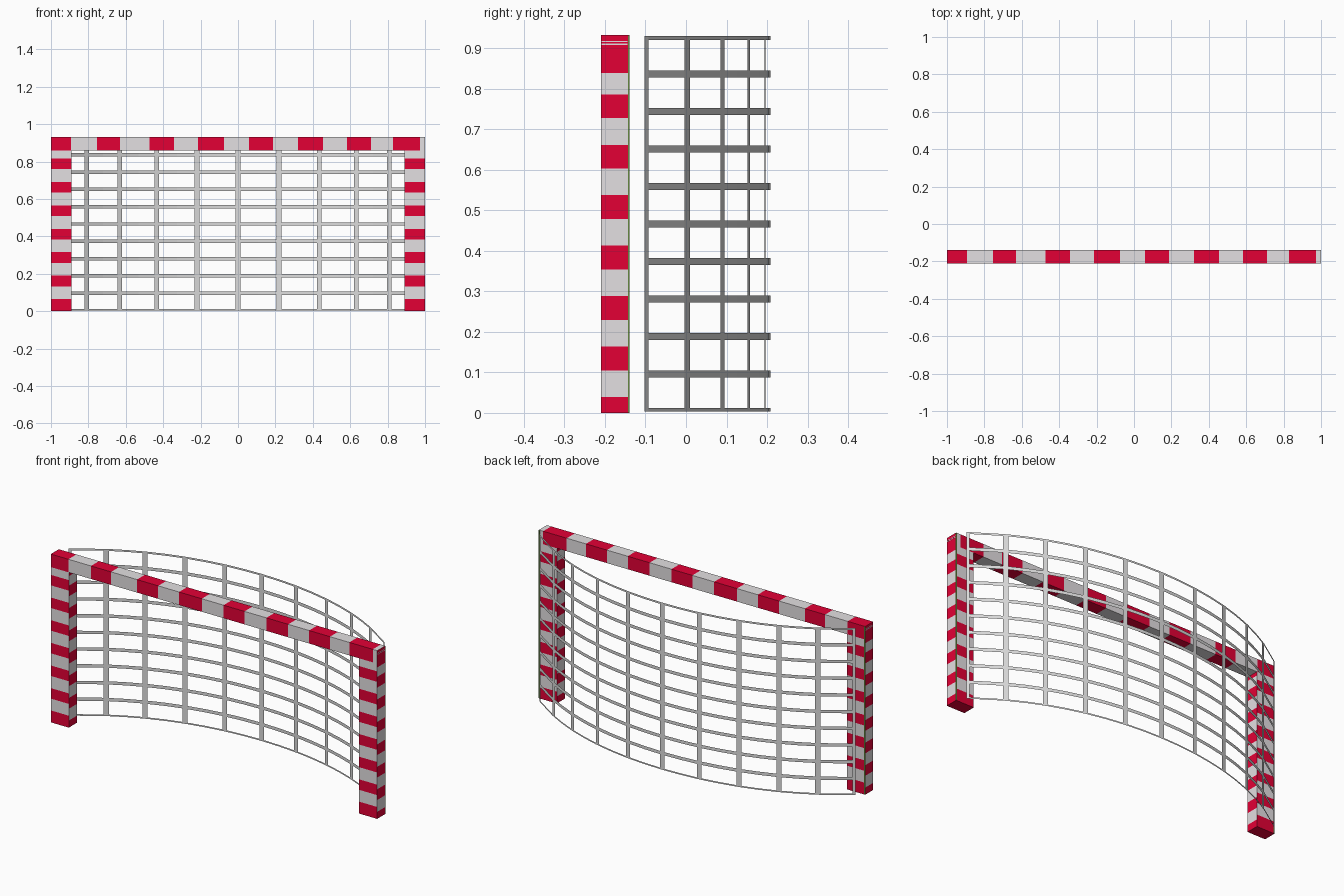
import bpy, bmesh
from mathutils import Vector

if "Cube" in bpy.data.objects:
    bpy.data.objects.remove(bpy.data.objects["Cube"])


def material(name, rgb):
    m = bpy.data.materials.new(name)
    m.diffuse_color = (*rgb, 1)
    m.use_nodes = True
    m.node_tree.nodes["Principled BSDF"].inputs["Base Color"].default_value = m.diffuse_color
    return m


RED = material("red paint", (0.77, 0.0, 0.036))
WHITE = material("off white paint", (0.77, 0.745, 0.76))
GREY = material("net grey", (0.72, 0.72, 0.72))
GREEN = material("grass green", (0.13, 0.25, 0.05))


def finish(bm, name, mats):
    me = bpy.data.meshes.new(name)
    bm.to_mesh(me)
    bm.free()
    for m in mats:
        me.materials.append(m)
    ob = bpy.data.objects.new(name, me)
    bpy.context.collection.objects.link(ob)
    return ob


def box_mesh(lo, hi):
    bm = bmesh.new()
    bmesh.ops.create_cube(bm, size=1)
    for v in bm.verts:
        v.co = Vector([lo[i] + (v.co[i] + 0.5) * (hi[i] - lo[i]) for i in range(3)])
    return bm


def striped_bar(name, lo, hi, axis, cuts, is_red):
    """Box cut across one axis; is_red(centre, normal) paints each face."""
    bm = box_mesh(lo, hi)
    n = Vector((0, 0, 0))
    n[axis] = 1
    for c in cuts:
        if lo[axis] + 0.001 < c < hi[axis] - 0.001:
            bmesh.ops.bisect_plane(bm, geom=bm.verts[:] + bm.edges[:] + bm.faces[:],
                                   plane_co=n * c, plane_no=n)
    bm.normal_update()
    for f in bm.faces:
        f.material_index = 0 if is_red(f.calc_center_median(), f.normal) else 1
    return finish(bm, name, [RED, WHITE])


# Crossbar with red stripes along x, red end caps
BAR_RED = [(-1.01, -0.893), (-0.754, -0.631), (-0.472, -0.342), (-0.214, -0.075),
           (0.059, 0.187), (0.321, 0.455), (0.583, 0.711), (0.829, 0.973)]
striped_bar("crossbar", (-1, -0.21, 0.86), (1, -0.14, 0.932), 0,
            [c for s in BAR_RED for c in s],
            lambda c, n: abs(n.x) > 0.5 or any(a < c.x < b for a, b in BAR_RED))

# Posts: stripes on the side faces sit slightly lower than on front and back
FRONT = [(0.035 + 0.1255 * i - 0.029, 0.035 + 0.1255 * i + 0.029) for i in range(7)]
FRONT[0] = (-0.01, 0.066)
SIDE = [(0.010 + 0.1245 * i - 0.030, 0.010 + 0.1245 * i + 0.029) for i in range(7)]
SIDE.append((0.839, 0.95))


def post_red(c, n):
    if abs(n.z) > 0.5:
        return True
    return any(a < c.z < b for a, b in (SIDE if abs(n.x) > 0.5 else FRONT))


for name, x0, x1 in (("left_post", -1, -0.89), ("right_post", 0.89, 1)):
    striped_bar(name, (x0, -0.21, 0), (x1, -0.14, 0.86), 2,
                [c for s in FRONT + SIDE for c in s], post_red)

# Thin green edging on the outer back corners, and pale lines on the end caps
for side, s in (("left", -1), ("right", 1)):
    xs = sorted((s * 0.994, s * 1.0006))
    finish(box_mesh((xs[0], -0.143, 0.001), (xs[1], -0.1394, 0.931)),
           side + "_back_edging", [GREEN])
    for k, z in enumerate((0.908, 0.915)):
        finish(box_mesh((xs[0], -0.209, z), (xs[1], -0.144, z + 0.003)),
               f"{side}_cap_line_{k + 1}", [WHITE])


# Net: a thin curved grid sheet, keeping only the strips
def net_y(x):
    return 0.208 - 0.27 * x ** 2 - 0.065 * x ** 4


END = 0.968
half = [0.219, 0.434, 0.632, 0.809]
bars = [-x for x in reversed(half)] + [0.0] + half
columns = [(-END, True), (-END + 0.012, False)]   # (x, strip starts here)
for i, x in enumerate(bars):
    w = 0.013 - 0.001 * abs(x)
    columns += [(x - w, True), (x + w, False)]
    if i < len(bars) - 1:
        columns.append(((x + bars[i + 1]) / 2, False))
columns += [(END - 0.012, True), (END, False)]

rows = [(0.004, True), (0.0125, False)]
for i in range(1, 10):
    z = 0.0035 + 0.0925 * i
    rows += [(z - 0.009, True), (z + 0.009, False)]
rows += [(0.9195, True), (0.930, False)]

bm = bmesh.new()
grid = [[bm.verts.new((x, net_y(x), z)) for z, _ in rows] for x, _ in columns]
for i in range(len(columns) - 1):
    for j in range(len(rows) - 1):
        if columns[i][1] or rows[j][1]:
            bm.faces.new((grid[i][j], grid[i + 1][j], grid[i + 1][j + 1], grid[i][j + 1]))
bmesh.ops.delete(bm, geom=[v for v in bm.verts if not v.link_faces], context='VERTS')
finish(bm, "curved_net", [GREY])
